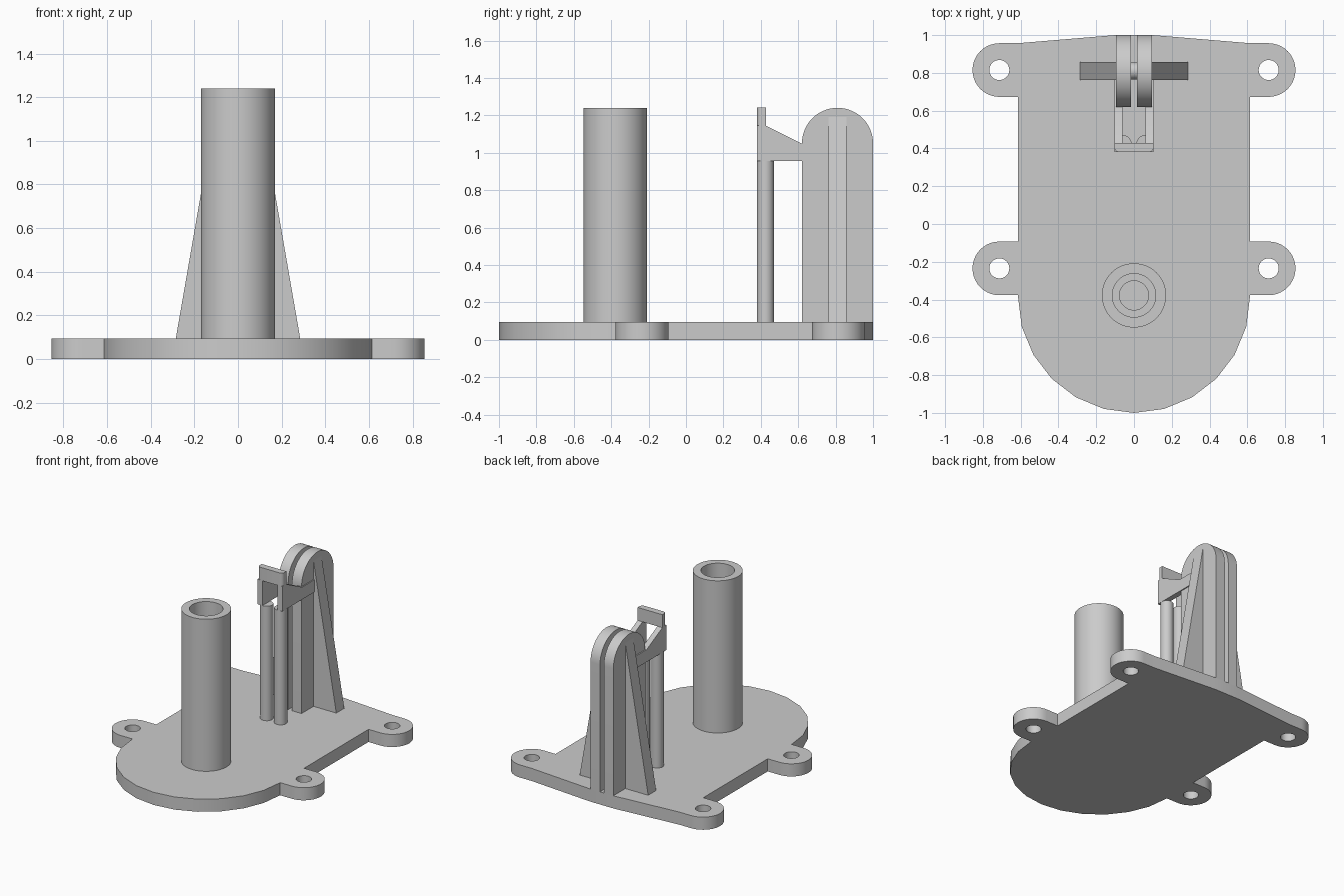
import bpy, bmesh, math
from mathutils import Vector

if "Cube" in bpy.data.objects:
    bpy.data.objects.remove(bpy.data.objects["Cube"])

grey = bpy.data.materials.new("light grey")
grey.diffuse_color = (0.6, 0.6, 0.6, 1)
grey.use_nodes = True
grey.node_tree.nodes["Principled BSDF"].inputs["Base Color"].default_value = grey.diffuse_color

BASE = 0.095          # plate thickness
AXLE_Y = 0.81         # centre of the wheel bracket


def arc(cx, cy, r, a0, a1, n):
    """Points on an arc, angles in degrees."""
    return [(cx + r * math.cos(math.radians(a0 + (a1 - a0) * i / n)),
             cy + r * math.sin(math.radians(a0 + (a1 - a0) * i / n))) for i in range(n + 1)]


def finish(name, bm):
    bmesh.ops.remove_doubles(bm, verts=bm.verts, dist=1e-5)
    bmesh.ops.recalc_face_normals(bm, faces=bm.faces)
    mesh = bpy.data.meshes.new(name)
    bm.to_mesh(mesh)
    bm.free()
    mesh.materials.append(grey)
    ob = bpy.data.objects.new(name, mesh)
    bpy.context.collection.objects.link(ob)
    smooth(ob)
    return ob


def smooth(ob):
    ob.data.shade_smooth()
    ob.data.set_sharp_from_angle(angle=math.radians(30))


def add_prism(bm, pts, axis, lo, hi):
    """Extrude a 2D profile along x (y,z), y (x,z) or z (x,y)."""
    place = {"x": lambda a, b: (lo, a, b), "y": lambda a, b: (a, lo, b),
             "z": lambda a, b: (a, b, lo)}[axis]
    face = bm.faces.new([bm.verts.new(place(a, b)) for a, b in pts])
    out = bmesh.ops.extrude_face_region(bm, geom=[face])
    step = Vector([(hi - lo) if axis == k else 0 for k in "xyz"])
    bmesh.ops.translate(bm, vec=step, verts=[v for v in out["geom"] if isinstance(v, bmesh.types.BMVert)])


def prism(name, pts, axis, lo, hi):
    bm = bmesh.new()
    add_prism(bm, pts, axis, lo, hi)
    return finish(name, bm)


# Base plate: rounded front, four ears, slightly pointed back
EAR_X, EAR_R, EAR_YS = 0.713, 0.142, (-0.235, 0.815)
half = arc(0, -0.385, 0.615, -90, -15, 5)
for ey in EAR_YS:
    half += [(0.615, ey - EAR_R)] + arc(EAR_X, ey, EAR_R, -90, 90, 20) + [(0.615, ey + EAR_R)]
half += [(0.1, 1.0)]
outline = half + [(-x, y) for x, y in reversed(half[1:])]
base = prism("base_plate", outline, "z", 0, BASE)

# Screw holes through the ears
bm = bmesh.new()
for ey in EAR_YS:
    for s in (-1, 1):
        add_prism(bm, arc(s * EAR_X, ey, 0.053, 0, 360, 32)[:-1], "z", -0.1, 0.2)
cutter = finish("hole_cutter", bm)
cutter.hide_render = True
mod = base.modifiers.new("holes", "BOOLEAN")
mod.operation, mod.object, mod.solver = "DIFFERENCE", cutter, "EXACT"
bpy.context.view_layer.objects.active = base
bpy.ops.object.modifier_apply(modifier=mod.name)
bpy.data.objects.remove(cutter)
smooth(base)

# Hollow column with a stepped blind bore
bm = bmesh.new()
profile = [(0.17, BASE), (0.17, 1.24), (0.115, 1.24), (0.115, 0.3), (0.077, 0.3), (0.077, BASE)]
verts = [bm.verts.new((r, 0, z)) for r, z in profile]
edges = [bm.edges.new((verts[i], verts[(i + 1) % len(verts)])) for i in range(len(verts))]
bmesh.ops.spin(bm, geom=verts + edges, cent=(0, 0, 0), axis=(0, 0, 1),
               angle=2 * math.pi, steps=64, use_merge=True)
bmesh.ops.translate(bm, vec=(0, -0.378, 0), verts=bm.verts)
finish("hollow_column", bm)

# Wheel bracket: two round-topped slabs with a slot between them, and an axle
slab = [(0.62, BASE)] + [(1.0, BASE)] + arc(AXLE_Y, 1.05, 0.19, 0, 180, 32)
add_y = (0.762, 0.857)
arm = [(0.38, 0.957), (0.762, 0.957), (0.762, 1.05), (0.615, 1.05),
       (0.425, 1.145), (0.425, 1.24), (0.405, 1.24), (0.405, 1.145), (0.38, 1.145)]
for s, side in ((-1, "left"), (1, "right")):
    prism(side + "_bracket_slab", slab, "x", s * 0.016, s * 0.095)
    # Tapered rib bracing the slab
    prism(side + "_rib", [(s * 0.09, BASE), (s * 0.285, BASE), (s * 0.095, 1.19), (s * 0.09, 1.19)],
          "y", *add_y)
    # Latch arm and the post under it
    prism(side + "_latch_arm", arm, "x", s * 0.062, s * 0.103)
    prism(side + "_latch_post", arc(s * 0.058, 0.425, 0.045, 0, 360, 32)[:-1], "z", BASE, 0.957)

prism("axle", arc(AXLE_Y, 1.05, 0.046, 0, 360, 32)[:-1], "x", -0.05, 0.05)

# Crossbar joining the latch arms, rounded front corners
bar = [(0.103, 0.428), (-0.103, 0.428)] + arc(-0.078, 0.405, 0.025, 180, 270, 6) \
    + arc(0.078, 0.405, 0.025, 270, 360, 6)
prism("latch_crossbar", bar, "z", 1.143, 1.241)
